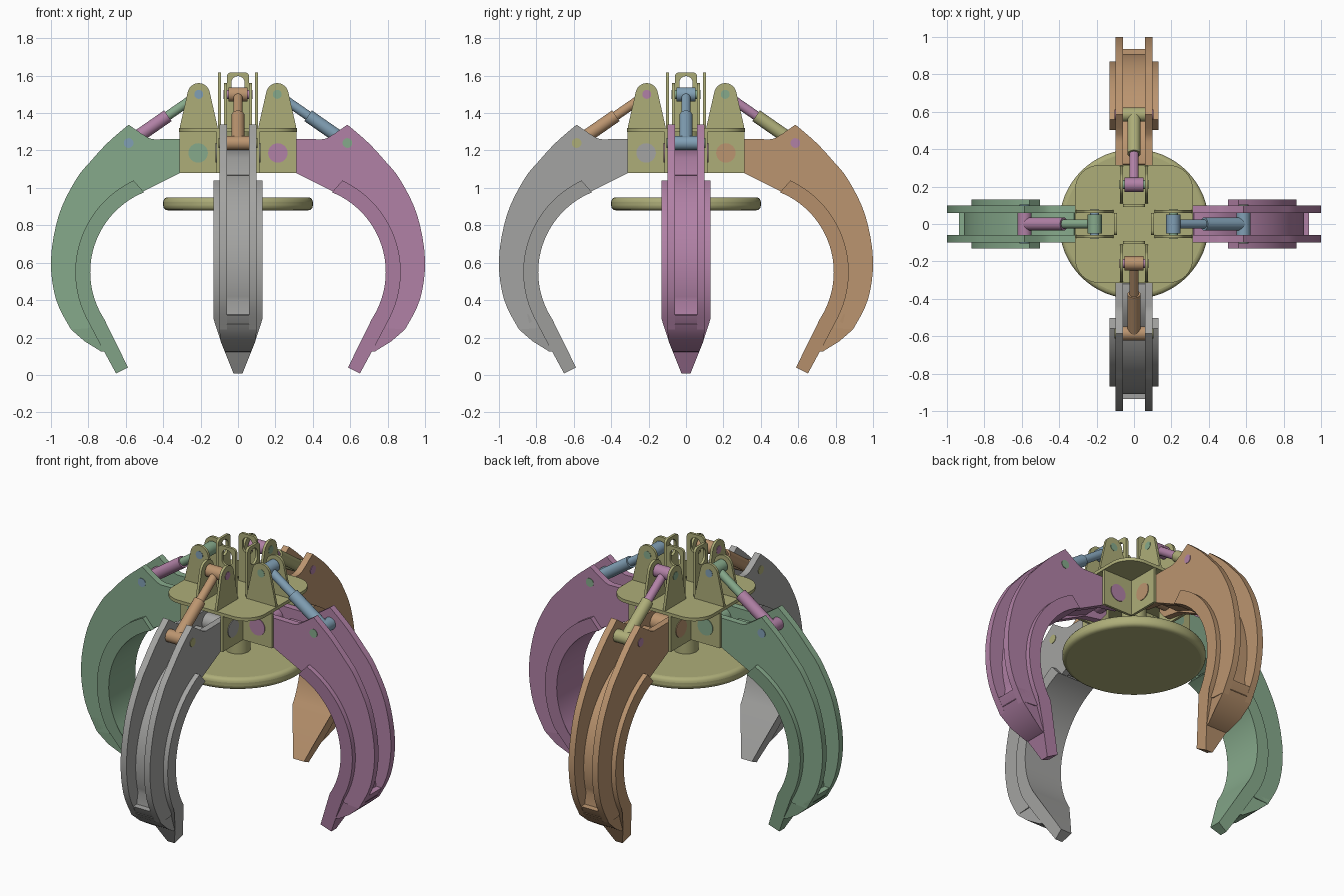
import bpy, bmesh, math
from mathutils import Matrix, Vector

cube = bpy.data.objects.get("Cube")
if cube:
    bpy.data.objects.remove(cube, do_unlink=True)


def material(name, r, g, b):
    m = bpy.data.materials.new(name)
    m.use_nodes = True
    m.diffuse_color = (r, g, b, 1)
    m.node_tree.nodes["Principled BSDF"].inputs["Base Color"].default_value = (r, g, b, 1)
    return m


olive = material("olive", .42, .42, .19)
green = material("green", .24, .40, .26)
purple = material("purple", .44, .22, .38)
tan = material("tan", .50, .30, .16)
gray = material("gray", .37, .37, .36)
blue = material("blue", .22, .35, .46)


def finish(name, bm, mat, turn):
    bmesh.ops.recalc_face_normals(bm, faces=bm.faces[:])
    bm.transform(Matrix.Rotation(turn, 4, 'Z'))
    mesh = bpy.data.meshes.new(name)
    bm.to_mesh(mesh)
    bm.free()
    mesh.materials.append(mat)
    ob = bpy.data.objects.new(name, mesh)
    bpy.context.collection.objects.link(ob)
    bpy.ops.object.select_all(action='DESELECT')
    ob.select_set(True)
    bpy.context.view_layer.objects.active = ob
    bpy.ops.object.shade_smooth_by_angle(angle=math.radians(30))
    return ob


def prism(name, outline, y0, y1, mat, turn=0, hole=None, taper=False, basis=None):
    """Extrude an x-z outline along y; taper narrows it towards the claw point."""
    bm = bmesh.new()
    for loop in [outline] + ([hole] if hole else []):
        vs = [bm.verts.new((x, y0, z)) for x, z in loop]
        if not hole:
            bm.faces.new(vs)
        else:
            for a, b in zip(vs, vs[1:] + vs[:1]):
                bm.edges.new((a, b))
    if hole:
        bmesh.ops.triangle_fill(bm, use_beauty=True, edges=bm.edges[:])
    ext = bmesh.ops.extrude_face_region(bm, geom=bm.faces[:])["geom"]
    for v in ext:
        if isinstance(v, bmesh.types.BMVert):
            v.co.y = y1
    if taper:
        for v in bm.verts:
            limit = max(.02, .025 + (v.co.z - .01) * .4)
            v.co.y = max(-limit, min(limit, v.co.y))
    if basis:
        bm.transform(basis)
    return finish(name, bm, mat, turn)


def rod(name, p, q, radius, mat, turn=0, sides=24):
    p, q = Vector(p), Vector(q)
    bm = bmesh.new()
    place = Matrix.Translation((p + q) / 2) @ (q - p).to_track_quat('Z', 'Y').to_matrix().to_4x4()
    bmesh.ops.create_cone(bm, cap_ends=True, segments=sides, radius1=radius, radius2=radius,
                          depth=(q - p).length, matrix=place)
    return finish(name, bm, mat, turn)


def arc(cx, cz, r, a, b, n=16):
    return [(cx + r * math.cos(math.radians(a + (b - a) * i / n)),
             cz + r * math.sin(math.radians(a + (b - a) * i / n))) for i in range(n + 1)]


def smooth(points, steps=4):
    """Catmull-Rom curve through the points."""
    pts = [Vector(p) for p in points]
    pts = [pts[0]] + pts + [pts[-1]]
    out = []
    for a, b, c, d in zip(pts, pts[1:], pts[2:], pts[3:]):
        for i in range(steps):
            t = i / steps
            v = b + (c - a) * t / 2 + (2*a - 5*b + 4*c - d) * t*t / 2 + (3*b - a - 3*c + d) * t**3 / 2
            out.append((v.x, v.y))
    return out + [tuple(points[-1])]


def claw_arc(r, a, b):
    return arc(.33, .55, r, a, b, 28)


HUB_PIN, ARM_PIN, TOP_PIN = (.213, 1.187), (.585, 1.24), (.21, 1.5)


def arm(side, turn, colour, barrel, piston, top_pin, arm_pin):
    # outer flanges
    back = smooth([(.585, 1.338), (.695, 1.243), (.79, 1.14), (.866, 1.045), (.957, .858),
                   (1.0, .617), (.973, .404), (.893, .243)])
    root = [(.31, 1.08), (.19, 1.1), (.15, 1.15), (.15, 1.22), (.19, 1.262), (.43, 1.26)]
    neck = smooth([(.43, 1.26), (.48, 1.268), (.585, 1.338)], 3)[1:-1]
    flange = root + neck + back + [(.8, .25)] + claw_arc(.465, -32, 66)
    for s in (-1, 1):
        prism(side + "_claw_flange", flange, s * .06, s * .1, colour, turn)
    # recessed web and root block between the flanges
    web = claw_arc(.58, 64, -16) + [(.91, .27), (.8, .25)] + claw_arc(.47, -30, 64)
    prism(side + "_claw_web", web, -.06, .06, colour, turn)
    block = [(.3, 1.09), (.52, 1.0), (.6, 1.07), (.5, 1.16), (.4, 1.2), (.32, 1.2)]
    prism(side + "_claw_root", block, -.06, .06, colour, turn)
    # wide wearing band running into the pointed tip
    band = claw_arc(.54, 65, -28) + [(.74, .17), (.652, .008), (.588, .04)] + claw_arc(.46, -33, 68)
    prism(side + "_claw_band", band, -.13, .13, colour, turn, taper=True)
    heel = [(.935, .32), (.893, .243), (.82, .18), (.733, .126), (.68, .12), (.75, .33)]
    prism(side + "_claw_heel", heel, -.1, .1, colour, turn, taper=True)

    # hinge pins
    for label, (x, z), half, r, mat in (("hub_pin", HUB_PIN, .119, .052, colour),
                                        ("cylinder_arm_pin", ARM_PIN, .103, .026, arm_pin),
                                        ("cylinder_top_pin", TOP_PIN, .078, .024, top_pin)):
        rod(f"{side}_{label}", (x, -half, z), (x, half, z), r, mat, turn)

    # hydraulic cylinder
    low, high = Vector((ARM_PIN[0], 0, ARM_PIN[1])), Vector((TOP_PIN[0], 0, TOP_PIN[1]))
    mid = low.lerp(high, .56)
    rod(side + "_cylinder_barrel", low, mid, .035, barrel, turn)
    rod(side + "_cylinder_rod", mid, high, .025, piston, turn)
    for label, p, half, mat in (("barrel_eye", low, .06, barrel), ("rod_eye", high, .052, piston)):
        y = Vector((0, half, 0))
        rod(f"{side}_{label}", p - y, p + y, .038, mat, turn)

    # hub walls and cylinder bracket
    wall = [(.1, 1.08), (.312, 1.08), (.312, 1.31), (.1, 1.31)]
    ear = [(.31, 1.31), (.31, 1.33)] + arc(*TOP_PIN, .06, 12, 168) + [(.11, 1.33), (.11, 1.31)]
    for s in (-1, 1):
        prism(side + "_hub_wall", wall, s * .1, s * .115, olive, turn)
        prism(side + "_cylinder_bracket", ear, s * .06, s * .076, olive, turn)

    # lifting lug, facing outward
    lug = [(-.06, 1.3), (.06, 1.3)] + arc(.035, 1.593, .025, 0, 90, 5) + arc(-.035, 1.593, .025, 90, 180, 5)
    hole = arc(0, 1.563, .035, 0, 180, 10) + arc(0, 1.535, .035, 180, 360, 10)
    prism(side + "_lifting_lug", lug, .092, .108, olive, turn, hole,
          basis=Matrix.Rotation(-math.pi / 2, 4, 'Z'))


quarter = math.pi / 2
arm("left", 0, purple, blue, blue, green, green)
arm("back", quarter, tan, olive, purple, green, purple)
arm("right", 2 * quarter, green, purple, green, blue, blue)
arm("front", 3 * quarter, gray, tan, tan, purple, olive)

# hub top plate, a rounded square
corner = .13
edge = .315 - corner
plate = []
for i, (sx, sy) in enumerate(((1, 1), (-1, 1), (-1, -1), (1, -1))):
    plate += arc(sx * edge, sy * edge, corner, 90 * i, 90 * i + 90, 10)
prism("hub_plate", plate, -1.32, -1.3, olive, basis=Matrix.Rotation(-quarter, 4, 'X'))

# centre column and pressure disc
rod("centre_column", (0, 0, .93), (0, 0, 1.31), .07, olive, sides=32)
disc = rod("pressure_disc", (0, 0, .88), (0, 0, .95), .4, olive, sides=64)
bevel = disc.modifiers.new("rounded_rim", 'BEVEL')
bevel.width = .025
bevel.segments = 4
bevel.limit_method = 'ANGLE'
bevel.angle_limit = math.radians(40)
